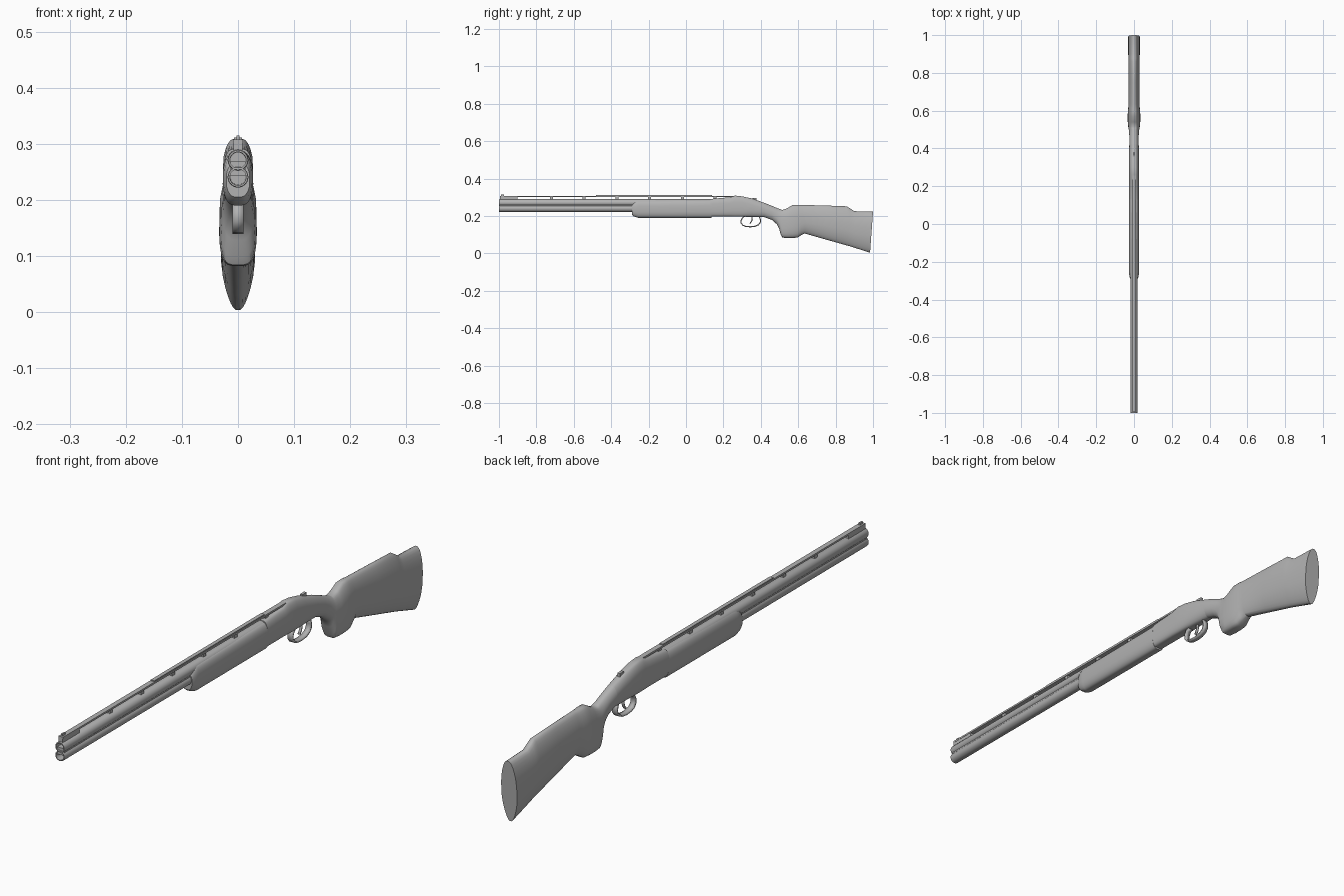
import bpy, bmesh, math

steel = bpy.data.materials.new("plain grey")
steel.diffuse_color = (0.45, 0.45, 0.45, 1)


def finish(name, bm, angle=35):
    bmesh.ops.recalc_face_normals(bm, faces=bm.faces)
    me = bpy.data.meshes.new(name)
    bm.to_mesh(me)
    bm.free()
    me.materials.append(steel)
    ob = bpy.data.objects.new(name, me)
    bpy.context.collection.objects.link(ob)
    bpy.ops.object.select_all(action='DESELECT')
    ob.select_set(True)
    bpy.context.view_layer.objects.active = ob
    bpy.ops.object.shade_smooth_by_angle(angle=math.radians(angle))
    return ob


def bridge(bm, rings, caps=True):
    n = len(rings[0])
    for a, b in zip(rings, rings[1:]):
        for i in range(n):
            bm.faces.new((a[i], a[(i + 1) % n], b[(i + 1) % n], b[i]))
    if caps:
        bm.faces.new(rings[0])
        bm.faces.new(rings[-1])


def loft(name, sections, n=28):
    """section: y, top z, bottom z, half width, top taper, bottom taper, squareness, lean"""
    bm = bmesh.new()
    rings = []
    for y, zt, zb, w, tt, tb, p, lean in sections:
        ring = []
        for i in range(n):
            a = 2 * math.pi * (i + 0.5) / n
            c, s = math.cos(a), math.sin(a)
            u = math.copysign(abs(s) ** (2 / p), s)
            taper = 1 - (1 - (tt if u > 0 else tb)) * abs(u) ** 2
            x = w * taper * math.copysign(abs(c) ** (2 / p), c)
            ring.append(bm.verts.new((x, y + lean * u, (zt + zb) / 2 + u * (zt - zb) / 2)))
        rings.append(ring)
    bridge(bm, rings)
    return finish(name, bm)


def box(name, x, y0, y1, z0, z1):
    bm = bmesh.new()
    bmesh.ops.create_cube(bm, size=1)
    for v in bm.verts:
        v.co = (v.co.x * 2 * x, y0 if v.co.y < 0 else y1, z0 if v.co.z < 0 else z1)
    return finish(name, bm)


def barrel(name, z, n=28):
    bm = bmesh.new()
    rings = []
    for r, y in ((0.0185, 0.2), (0.0185, -0.997), (0.0175, -1), (0.0145, -1), (0.0135, -0.9)):
        rings.append([bm.verts.new((r * math.cos(2 * math.pi * i / n), y,
                                    z + r * math.sin(2 * math.pi * i / n))) for i in range(n)])
    bridge(bm, rings)
    return finish(name, bm)


def strap(name, path, half, thick):
    bm = bmesh.new()
    rows = [[bm.verts.new((x, y, z)) for x in (-half, half)] for y, z in path]
    for a, b in zip(rows, rows[1:]):
        bm.faces.new((a[0], a[1], b[1], b[0]))
    ob = finish(name, bm, 50)
    mod = ob.modifiers.new("thickness", 'SOLIDIFY')
    mod.thickness = thick
    mod.offset = 0


# Stacked barrels with the side strip between them
barrel("upper_barrel", 0.271)
barrel("lower_barrel", 0.2405)
box("barrel_joint", 0.0135, -0.995, 0.2, 0.243, 0.268)

# Raised sighting rib on posts, with front block and bead
box("rib", 0.009, -0.995, 0.27, 0.301, 0.3075)
box("rib_raised_strip", 0.007, -0.48, 0.14, 0.307, 0.311)
box("rib_front_block", 0.008, -0.995, -0.9, 0.284, 0.302)
for i in range(6):
    y = -0.72 + i * 0.175
    box("rib_post", 0.006, y - 0.008, y + 0.008, 0.285, 0.302)
box("front_bead", 0.003, -0.988, -0.972, 0.307, 0.315)

# Fore-end
loft("fore_end", [
    (-0.288, 0.262, 0.205, 0.021, 0.9, 0.7, 4, 0),
    (-0.278, 0.275, 0.197, 0.025, 0.85, 0.7, 4, 0),
    (-0.255, 0.284, 0.190, 0.0275, 0.75, 0.75, 4, 0),
    (0.135, 0.287, 0.190, 0.0275, 0.75, 0.75, 4, 0),
])

# Receiver, sloping down behind the barrels
wrist = (0.42, 0.270, 0.193, 0.0255, 0.65, 0.75, 3, 0)
loft("receiver", [
    (0.13, 0.291, 0.197, 0.027, 0.7, 0.85, 5, 0),
    (0.235, 0.300, 0.197, 0.0275, 0.65, 0.85, 5, 0),
    (0.262, 0.309, 0.196, 0.028, 0.6, 0.85, 5, 0),
    (0.30, 0.305, 0.196, 0.028, 0.6, 0.85, 5, 0),
    (0.35, 0.294, 0.195, 0.0275, 0.6, 0.8, 4, 0),
    wrist,
])

# Stock: wrist, pistol grip, raised comb and butt
loft("stock", [
    wrist,
    (0.46, 0.254, 0.178, 0.025, 0.7, 0.8, 2.8, 0),
    (0.485, 0.243, 0.156, 0.026, 0.7, 0.85, 2.8, 0),
    (0.499, 0.238, 0.128, 0.028, 0.7, 0.9, 3, 0),
    (0.507, 0.235, 0.098, 0.030, 0.7, 0.95, 3.5, 0),
    (0.515, 0.232, 0.084, 0.031, 0.7, 0.95, 4, 0),
    (0.54, 0.241, 0.082, 0.0335, 0.6, 0.95, 4, 0),
    (0.57, 0.259, 0.082, 0.034, 0.55, 0.95, 4, 0),
    (0.597, 0.260, 0.084, 0.033, 0.55, 0.9, 4, 0),
    (0.615, 0.259, 0.096, 0.031, 0.55, 0.85, 3.5, 0),
    (0.635, 0.259, 0.106, 0.029, 0.6, 0.75, 3, 0),
    (0.75, 0.256, 0.073, 0.030, 0.6, 0.65, 2.8, 0),
    (0.86, 0.252, 0.042, 0.031, 0.6, 0.6, 2.8, 0),
    (0.878, 0.240, 0.037, 0.031, 0.65, 0.6, 2.8, 0),
    (0.90, 0.226, 0.030, 0.031, 0.7, 0.6, 2.8, 0),
    (0.992, 0.223, 0.003, 0.031, 0.7, 0.55, 2.8, 0.008),
])

# Trigger, its guard loop and the top safety button
strap("trigger_guard", [
    (0.315, 0.200), (0.302, 0.190), (0.295, 0.177), (0.295, 0.162), (0.304, 0.150),
    (0.320, 0.144), (0.345, 0.142), (0.370, 0.145), (0.388, 0.153), (0.397, 0.165),
    (0.398, 0.180), (0.392, 0.198)], 0.010, 0.006)
strap("trigger", [(0.352, 0.200), (0.354, 0.183), (0.350, 0.170), (0.342, 0.160)], 0.004, 0.006)
box("safety_button", 0.005, 0.355, 0.378, 0.28, 0.297)
